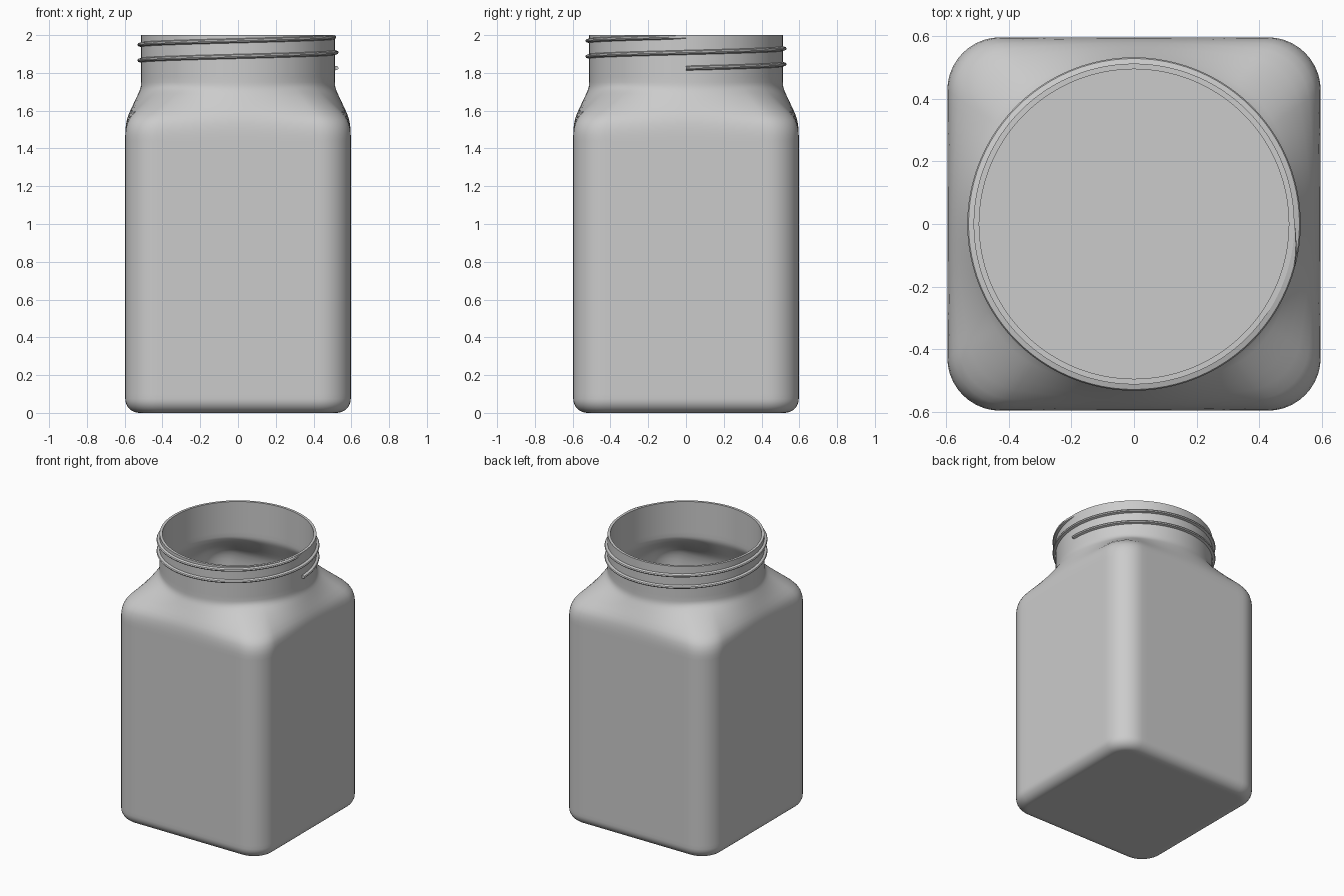
import bpy, bmesh
from math import sin, cos, pi, tau, atan2, radians

cube = bpy.data.objects.get("Cube")
if cube:
    bpy.data.objects.remove(cube)

# One flat grey plastic
grey = bpy.data.materials.new("grey_plastic")
grey.use_nodes = True
colour = (0.6, 0.6, 0.6, 1)
grey.diffuse_color = colour
grey.node_tree.nodes["Principled BSDF"].inputs["Base Color"].default_value = colour

CORE, CORNER = 0.427, 0.17     # rounded square: half width = CORE + CORNER
NECK, WALL = 0.513, 0.018
FOOT = 0.075                   # rounding of the bottom edge
CORNER_STEPS, SIDE_STEPS = 10, 20


def finish(name, bm):
    bmesh.ops.recalc_face_normals(bm, faces=bm.faces)
    mesh = bpy.data.meshes.new(name)
    bm.to_mesh(mesh)
    bm.free()
    mesh.materials.append(grey)
    obj = bpy.data.objects.new(name, mesh)
    bpy.context.collection.objects.link(obj)
    bpy.ops.object.select_all(action='DESELECT')
    obj.select_set(True)
    bpy.context.view_layer.objects.active = obj
    bpy.ops.object.shade_smooth_by_angle(angle=radians(35))


def ring(bm, z, inset, t):
    """Cross-section blending from rounded square (t=0) to circle (t=1)."""
    radius, pts = CORNER - inset, []
    for q in range(4):
        turn = q * pi / 2
        quarter = [(CORE + radius, -CORE + 2 * CORE * i / SIDE_STEPS)
                   for i in range(SIDE_STEPS)]
        for i in range(CORNER_STEPS):
            a = i / CORNER_STEPS * pi / 2
            quarter.append((CORE + radius * cos(a), CORE + radius * sin(a)))
        pts += [(x * cos(turn) - y * sin(turn), x * sin(turn) + y * cos(turn))
                for x, y in quarter]
    verts = []
    for x, y in pts:
        a, r = atan2(y, x), NECK - inset
        verts.append(bm.verts.new((x + (r * cos(a) - x) * t,
                                   y + (r * sin(a) - y) * t, z)))
    return verts


def bridge(bm, a, b):
    for i in range(len(a)):
        j = (i + 1) % len(a)
        bm.faces.new((a[i], a[j], b[j], b[i]))


def wall_profile(inset):
    """Heights, insets and blends from the floor up to the rim."""
    r = FOOT - inset
    rows = [(inset, FOOT + 0.02, 0)]
    for i in range(9):
        a = pi / 2 * (1 - i / 8)
        rows.append((FOOT - r * sin(a), inset + r * (1 - cos(a)), 0))
    shoulder = [(0.10, 0), (1.44, 0), (1.47, 0), (1.50, 0.015), (1.53, 0.05),
                (1.555, 0.11), (1.58, 0.21), (1.61, 0.37), (1.64, 0.54),
                (1.67, 0.71), (1.69, 0.82), (1.705, 0.9), (1.72, 0.96),
                (1.735, 0.99), (1.75, 1), (1.78, 1), (2, 1)]
    return rows + [(z, inset, t) for z, t in shoulder]


# Jar body: outer skin, rim and inner skin in one closed shell
bm = bmesh.new()
rows = wall_profile(0) + wall_profile(WALL)[::-1]
rings = [ring(bm, *row) for row in rows]
for lower, upper in zip(rings, rings[1:]):
    bridge(bm, lower, upper)
bm.faces.new(rings[0])
bm.faces.new(rings[-1])
finish("jar_body", bm)

# Screw thread: two rising turns, tapering into the neck at the upper end
bm = bmesh.new()
TURNS, STEPS, PITCH, START = 2, 192, 0.083, 1.825
section = [(-0.006, -0.014), (0.016, -0.007), (0.020, 0),
           (0.016, 0.007), (-0.006, 0.014)]
previous = None
for i in range(STEPS + 1):
    turn = TURNS * i / STEPS
    a = tau * turn
    scale = min(1, (STEPS - i) / 4 + 0.05)
    loop = []
    for out, up in section:
        r = NECK + (out * scale if out > 0 else out)
        z = min(START + PITCH * turn + up, 2)
        loop.append(bm.verts.new((r * cos(a), r * sin(a), z)))
    if previous:
        bridge(bm, previous, loop)
    else:
        bm.faces.new(loop)
    previous = loop
bm.faces.new(previous)
finish("screw_thread", bm)
